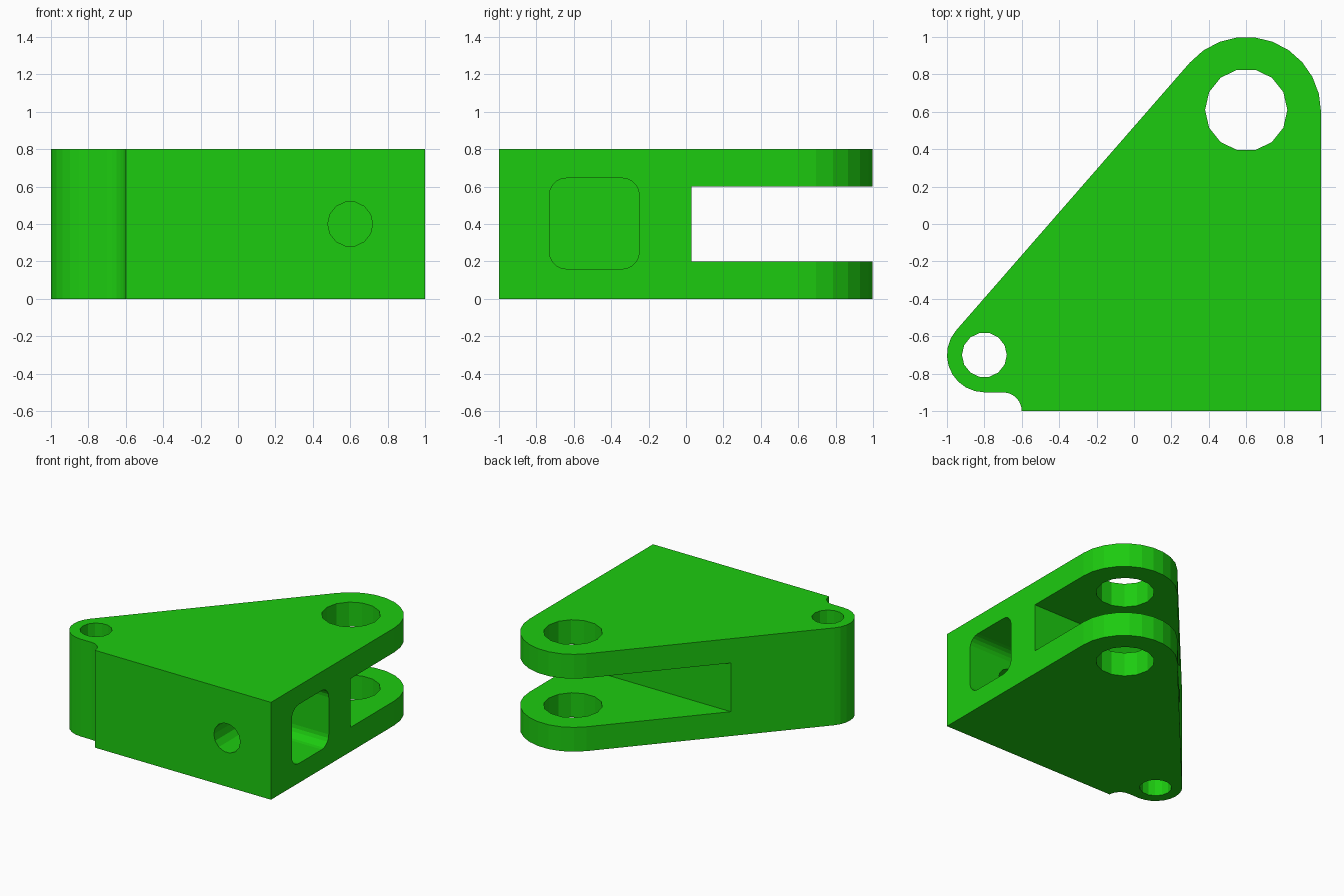
import bpy, bmesh, math
from mathutils import Vector, Matrix

if "Cube" in bpy.data.objects:
    bpy.data.objects.remove(bpy.data.objects["Cube"])


def arc(cx, cy, r, a0, a1, n):
    return [(cx + r * math.cos(math.radians(a0 + (a1 - a0) * i / n)),
             cy + r * math.sin(math.radians(a0 + (a1 - a0) * i / n))) for i in range(n + 1)]


def circle(cx, cy, r, n=14):
    return arc(cx, cy, r, 0, 360, n)[:-1]


def prism(name, pts, lo, hi, axis='Z'):
    """Extrude a 2D outline from lo to hi along an axis."""
    place = {'X': lambda a, b, d: (d, a, b),
             'Y': lambda a, b, d: (a, d, b),
             'Z': lambda a, b, d: (a, b, d)}[axis]
    bm = bmesh.new()
    face = bm.faces.new([bm.verts.new(place(a, b, lo)) for a, b in pts])
    new = bmesh.ops.extrude_face_region(bm, geom=[face])['geom']
    bmesh.ops.translate(bm, vec=place(0, 0, hi - lo),
                        verts=[g for g in new if isinstance(g, bmesh.types.BMVert)])
    bmesh.ops.recalc_face_normals(bm, faces=bm.faces)
    mesh = bpy.data.meshes.new(name)
    bm.to_mesh(mesh)
    bm.free()
    obj = bpy.data.objects.new(name, mesh)
    bpy.context.collection.objects.link(obj)
    return obj


def cut(obj, cutter):
    cutter.hide_render = True
    mod = obj.modifiers.new(cutter.name, 'BOOLEAN')
    mod.operation = 'DIFFERENCE'
    mod.solver = 'EXACT'
    mod.object = cutter
    bpy.context.view_layer.objects.active = obj
    bpy.ops.object.modifier_apply(modifier=mod.name)
    bpy.data.objects.remove(cutter, do_unlink=True)


# Bracket plate: two rounded ends joined by a tangent, concave fillet by the foot
tangent = 138.9
outline = [(1, -1)]
outline += arc(0.6, 0.6, 0.4, 0, tangent, 10)
outline += arc(-0.8, -0.7, 0.2, tangent, 270, 9)
outline += arc(-0.7, -1.0, 0.1, 90, 0, 6)
bracket = prism("lever_bracket", outline, 0, 0.8)

# Slot that splits the large end into a fork
cut(bracket, prism("fork_slot", [(-1.5, 0.03), (1.5, 0.03), (1.5, 1.5), (-1.5, 1.5)], 0.2, 0.6))

# Vertical pin holes
cut(bracket, prism("large_pin_hole", circle(0.6, 0.61, 0.22), -0.2, 1.0))
cut(bracket, prism("small_pin_hole", circle(-0.8, -0.7, 0.12), -0.2, 1.0))

# Rounded square socket in the right side
y0, y1, z0, z1, r = -0.73, -0.25, 0.16, 0.645, 0.09
socket = (arc(y1 - r, z1 - r, r, 0, 90, 5) + arc(y0 + r, z1 - r, r, 90, 180, 5)
          + arc(y0 + r, z0 + r, r, 180, 270, 5) + arc(y1 - r, z0 + r, r, 270, 360, 5))
cut(bracket, prism("side_socket", socket, 0.2, 1.2, 'X'))

# Round hole from the front into the socket
cut(bracket, prism("front_hole", circle(0.6, 0.4, 0.12), -1.2, -0.5, 'Y'))

# Green finish
green = bpy.data.materials.new("green")
green.diffuse_color = (0.012, 0.6, 0.005, 1)
green.use_nodes = True
green.node_tree.nodes["Principled BSDF"].inputs["Base Color"].default_value = green.diffuse_color
bracket.data.materials.clear()
bracket.data.materials.append(green)
for p in bracket.data.polygons:
    p.material_index = 0
    p.use_smooth = False
